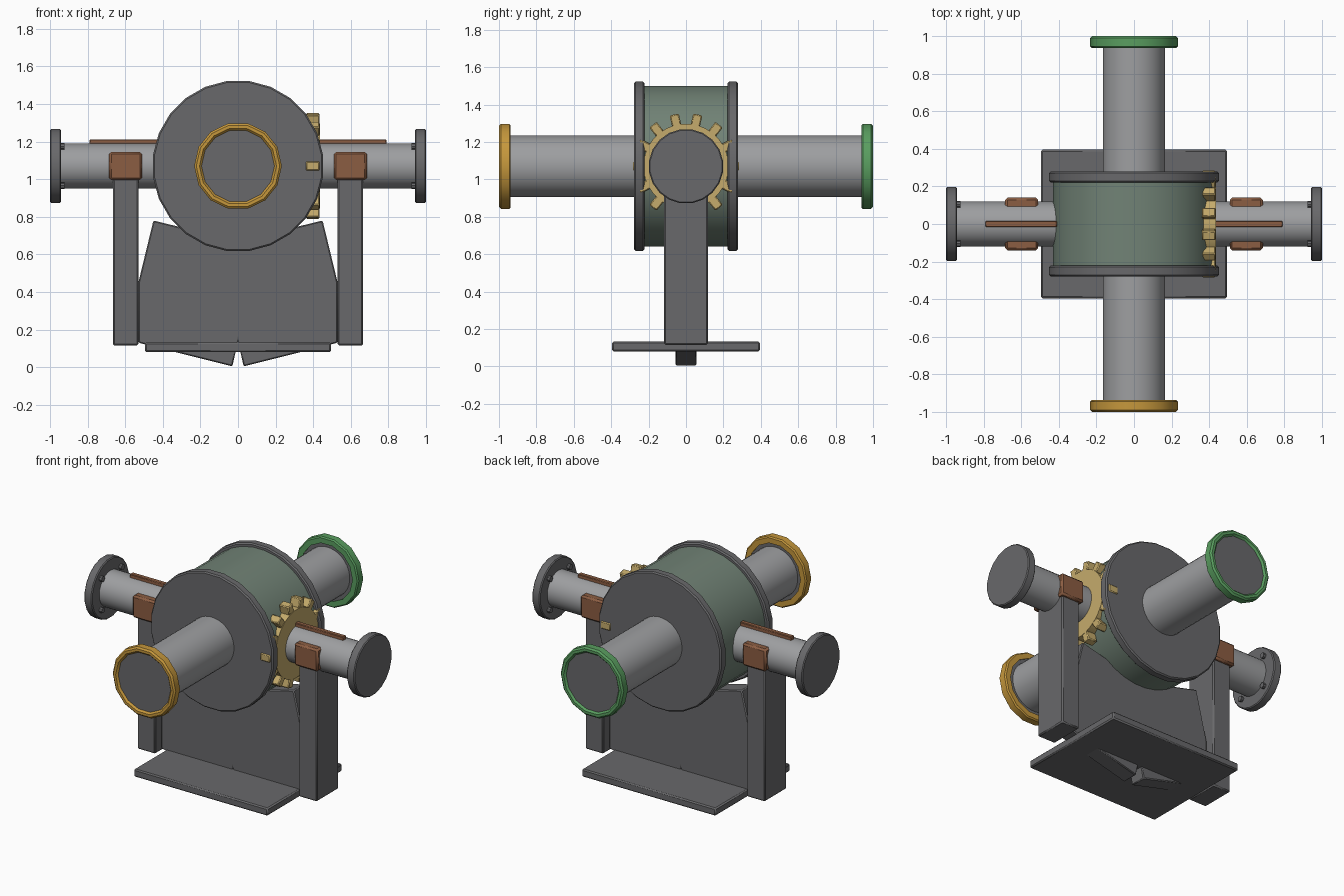
import bpy, bmesh, math
from mathutils import Matrix, Vector

if "Cube" in bpy.data.objects:
    bpy.data.objects.remove(bpy.data.objects["Cube"], do_unlink=True)

AXIS_Z = 1.07  # height of the drum and pipe axes


def material(name, *rgb):
    m = bpy.data.materials.new(name)
    m.use_nodes = True
    m.diffuse_color = (*rgb, 1)
    m.node_tree.nodes["Principled BSDF"].inputs["Base Color"].default_value = (*rgb, 1)
    return m


DARK = material("dark grey iron", 0.14, 0.14, 0.146)
STEEL = material("light grey steel", 0.34, 0.345, 0.355)
GREEN = material("drum green", 0.165, 0.225, 0.18)
AMBER = material("amber", 0.56, 0.31, 0.045)
LIME = material("bright green", 0.10, 0.34, 0.115)
BROWN = material("copper brown", 0.26, 0.11, 0.055)
BRASS = material("pale brass", 0.56, 0.41, 0.15)


def finish(name, bm, mat, bevel=0.0):
    bmesh.ops.recalc_face_normals(bm, faces=bm.faces)
    mesh = bpy.data.meshes.new(name)
    bm.to_mesh(mesh)
    bm.free()
    mesh.materials.append(mat)
    ob = bpy.data.objects.new(name, mesh)
    bpy.context.collection.objects.link(ob)
    bpy.ops.object.select_all(action='DESELECT')
    ob.select_set(True)
    bpy.context.view_layer.objects.active = ob
    bpy.ops.object.shade_smooth_by_angle(angle=math.radians(30))
    if bevel:
        mod = ob.modifiers.new("edge bevel", 'BEVEL')
        mod.width = bevel
        mod.segments = 1
        mod.limit_method = 'ANGLE'
        mod.angle_limit = math.radians(40)
    return ob


def add_box(bm, lo, hi, turn=Matrix()):
    lo, hi = Vector(lo), Vector(hi)
    place = Matrix.Translation((lo + hi) / 2) @ Matrix.Diagonal((*(hi - lo), 1))
    bmesh.ops.create_cube(bm, size=1, matrix=turn @ place)


def box(name, lo, hi, mat, bevel=0.008):
    bm = bmesh.new()
    # sort the corners so mirrored parts keep positive sizes
    add_box(bm, [min(p) for p in zip(lo, hi)], [max(p) for p in zip(lo, hi)])
    return finish(name, bm, mat, bevel)


def lathe(name, profile, axis, mat, sides, bevel=0.0, closed=False):
    """Turn (radius, distance) points about the x or y axis at drum height."""
    bm = bmesh.new()
    rings = []
    for r, d in profile:
        ring = []
        for i in range(sides):
            a = 2 * math.pi * (i + 0.5) / sides
            u, v = r * math.sin(a), AXIS_Z + r * math.cos(a)
            ring.append(bm.verts.new((d, u, v) if axis == 'x' else (u, d, v)))
        rings.append(ring)
    pairs = list(zip(rings, rings[1:]))
    if closed:
        pairs.append((rings[-1], rings[0]))
    else:
        bm.faces.new(rings[0])
        bm.faces.new(rings[-1])
    for a, b in pairs:
        for i in range(sides):
            j = (i + 1) % sides
            bm.faces.new((a[i], a[j], b[j], b[i]))
    return finish(name, bm, mat, bevel)


def rod(name, axis, r, start, end, mat, sides, bevel=0.0):
    return lathe(name, [(r, start), (r, end)], axis, mat, sides, bevel)


# Drum with its front and back flanges and their pipes
rod("drum", 'y', 0.432, -0.23, 0.23, GREEN, 32)
for side, s, ring_mat in (("front", -1, AMBER), ("back", 1, LIME)):
    rod(side + "_drum_flange", 'y', 0.456, s * 0.222, s * 0.278, DARK, 24, 0.008)
    rod(side + "_pipe", 'y', 0.165, s * 0.25, s * 0.96, STEEL, 32)
    rod(side + "_pipe_cap", 'y', 0.2, s * 0.945, s * 0.988, DARK, 14)
    ring = [(0.19, 0.937), (0.225, 0.937), (0.233, 0.945),
            (0.233, 0.99), (0.222, 1.0), (0.205, 1.0), (0.194, 0.988)]
    lathe(side + "_pipe_ring", [(r, s * d) for r, d in ring], 'y',
          ring_mat, 14, closed=True)

# Side pipes, clamps and posts
for side, s in (("left", 1), ("right", -1)):
    rod(side + "_axle_pipe", 'x', 0.12, s * 0.38, s * 0.96, STEEL, 32)
    rod(side + "_axle_flange", 'x', 0.2, s * 0.942, s * 1.0, DARK, 20, 0.006)
    box(side + "_top_fin", (s * 0.41, -0.016, 1.15), (s * 0.79, 0.016, 1.212), BROWN, 0.004)
    box(side + "_clamp", (s * 0.51, -0.14, 0.995), (s * 0.685, 0.14, 1.145), BROWN, 0.012)
    box(side + "_post", (s * 0.53, -0.117, 0.115), (s * 0.665, 0.117, 1.01), DARK)
    bolts = bmesh.new()
    for i in range(4):
        a = math.pi * (i + 0.5) / 2
        spot = Matrix.Translation((s * 0.935, 0.148 * math.cos(a), AXIS_Z + 0.148 * math.sin(a)))
        bmesh.ops.create_cone(bolts, cap_ends=True, segments=8, radius1=0.018, radius2=0.018,
                              depth=0.024, matrix=spot @ Matrix.Rotation(math.pi / 2, 4, 'Y'))
    finish(side + "_flange_bolts", bolts, DARK)

# Gear on the left side of the drum
rod("gear_disc", 'x', 0.228, 0.37, 0.436, BRASS, 32)
teeth = bmesh.new()
for i in range(14):
    turn = Matrix.Translation((0, 0, AXIS_Z)) @ Matrix.Rotation(2 * math.pi * (i + 0.5) / 14, 4, 'X')
    add_box(teeth, (0.362, -0.025, 0.215), (0.434, 0.025, 0.284), turn)
finish("gear_teeth", teeth, BRASS, 0.006)

# Cradle plate with a notched underside
half = [(0.03, 0.004), (0.53, 0.13), (0.53, 0.45), (0.45, 0.78)]
outline = [(0, 0.14)] + half + [(0, 0.67)] + [(-x, z) for x, z in reversed(half)]
cradle = bmesh.new()
face = cradle.faces.new([cradle.verts.new((x, -0.056, z)) for x, z in outline])
moved = bmesh.ops.extrude_face_region(cradle, geom=[face])["geom"]
bmesh.ops.translate(cradle, vec=(0, 0.112, 0),
                    verts=[v for v in moved if isinstance(v, bmesh.types.BMVert)])
finish("cradle_plate", cradle, DARK, 0.006)

# Base
box("base_plate", (-0.495, -0.395, 0.08), (0.495, 0.395, 0.132), DARK)
